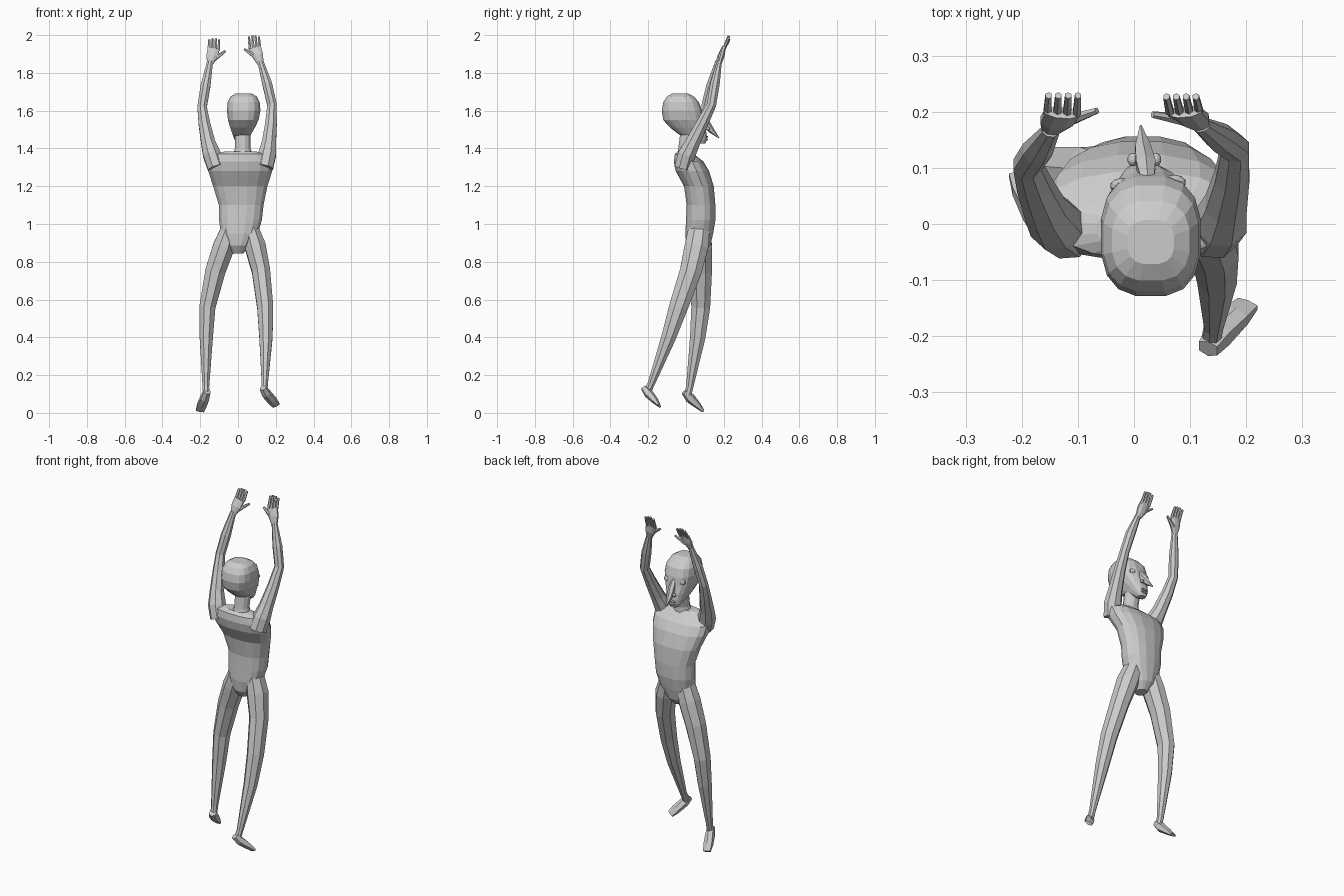
import bpy, bmesh, math
from mathutils import Vector

def loft(name, rings, sides=8, level=False, power=1.0):
    """Skin elliptical rings (x, y, z, rx, ry) along a path, capped at both ends."""
    bm = bmesh.new()
    pts = [Vector(r[:3]) for r in rings]
    loops = []
    for i, r in enumerate(rings):
        t = Vector((0, 0, 1))
        if not level:
            t = (pts[min(i + 1, len(pts) - 1)] - pts[max(i - 1, 0)]).normalized()
        u = Vector((1, 0, 0))
        u = (u - t * u.dot(t)).normalized()
        v = t.cross(u)
        loop = []
        for k in range(sides):
            a = 2 * math.pi * (k + 0.5) / sides
            c, s = math.cos(a), math.sin(a)
            c = math.copysign(abs(c) ** power, c)
            s = math.copysign(abs(s) ** power, s)
            loop.append(bm.verts.new(pts[i] + u * c * r[3] + v * s * r[4]))
        loops.append(loop)
    for a, b in zip(loops, loops[1:]):
        for k in range(sides):
            n = (k + 1) % sides
            bm.faces.new((a[k], a[n], b[n], b[k]))
    bm.faces.new(loops[0][::-1])
    bm.faces.new(loops[-1])
    bmesh.ops.recalc_face_normals(bm, faces=bm.faces)
    me = bpy.data.meshes.new(name)
    bm.to_mesh(me)
    bm.free()
    ob = bpy.data.objects.new(name, me)
    bpy.context.collection.objects.link(ob)
    return ob

def ball(name, loc, scale):
    bpy.ops.mesh.primitive_uv_sphere_add(segments=10, ring_count=6, radius=1, location=loc)
    ob = bpy.context.object
    ob.name = name
    ob.scale = scale

# torso
loft("torso", [
    (0.000, 0.060, 0.845, 0.030, 0.035), (0.000, 0.065, 0.885, 0.060, 0.065),
    (0.007, 0.070, 0.950, 0.100, 0.075), (0.013, 0.078, 1.020, 0.115, 0.079),
    (0.017, 0.080, 1.100, 0.120, 0.077), (0.012, 0.068, 1.200, 0.146, 0.080),
    (0.012, 0.034, 1.280, 0.172, 0.090), (0.012, 0.014, 1.330, 0.175, 0.080),
    (0.012, -0.008, 1.370, 0.140, 0.052), (0.012, -0.008, 1.385, 0.080, 0.036)],
    16, level=True, power=0.85)

# neck and head
loft("neck", [(0.025, -0.005, 1.35, 0.060, 0.050), (0.025, 0.000, 1.40, 0.043, 0.042),
              (0.025, 0.020, 1.50, 0.043, 0.050)], 12, level=True)
loft("head", [
    (0.018, 0.085, 1.425, 0.022, 0.018), (0.018, 0.070, 1.445, 0.036, 0.040),
    (0.020, 0.035, 1.475, 0.050, 0.075), (0.024, 0.010, 1.510, 0.066, 0.095),
    (0.028, -0.014, 1.550, 0.082, 0.108), (0.030, -0.022, 1.600, 0.090, 0.108),
    (0.030, -0.026, 1.645, 0.086, 0.096), (0.030, -0.030, 1.675, 0.070, 0.072),
    (0.030, -0.032, 1.692, 0.042, 0.040)], 16, level=True, power=0.75)

# face
loft("nose", [(0.025, 0.070, 1.590, 0.012, 0.012), (0.021, 0.105, 1.535, 0.020, 0.022),
              (0.016, 0.135, 1.495, 0.016, 0.016), (0.012, 0.175, 1.455, 0.002, 0.002)], 6)
for x, y in ((-0.022, 0.068), (0.072, 0.074)):
    ball("eye", (x, y, 1.572), (0.021, 0.014, 0.017))
for x in (-0.002, 0.039):
    ball("nostril", (x, 0.115, 1.505), (0.010, 0.012, 0.010))
for z in (1.447, 1.462):
    ball("lip", (0.016, 0.108, z), (0.024, 0.009, 0.006))

# arms
loft("left_arm", [
    (-0.115, -0.015, 1.30, 0.050, 0.050), (-0.140, 0.000, 1.37, 0.050, 0.050),
    (-0.158, 0.025, 1.43, 0.040, 0.042), (-0.178, 0.070, 1.53, 0.033, 0.034),
    (-0.190, 0.105, 1.62, 0.027, 0.027), (-0.172, 0.132, 1.73, 0.028, 0.027),
    (-0.148, 0.168, 1.86, 0.017, 0.014)])
loft("right_arm", [
    (0.140, -0.015, 1.30, 0.050, 0.050), (0.155, 0.005, 1.37, 0.050, 0.050),
    (0.164, 0.035, 1.43, 0.040, 0.042), (0.175, 0.085, 1.53, 0.033, 0.034),
    (0.180, 0.135, 1.63, 0.027, 0.027), (0.155, 0.153, 1.74, 0.028, 0.027),
    (0.119, 0.177, 1.86, 0.017, 0.014)])

# hands: wrist, knuckle centre, fingertip centre, thumb base, thumb tip
hands = {
    "left": ((-0.148, 0.168, 1.85), (-0.128, 0.198, 1.93), (-0.126, 0.229, 1.978),
             (-0.125, 0.182, 1.875), (-0.066, 0.202, 1.916)),
    "right": ((0.119, 0.177, 1.85), (0.090, 0.200, 1.935), (0.084, 0.227, 1.993),
              (0.095, 0.185, 1.885), (0.033, 0.195, 1.926))}
for side, (wrist, knuckle, tip, tb, tt) in hands.items():
    mid = tuple((a + b) / 2 for a, b in zip(wrist, knuckle))
    loft(side + "_palm", [(*wrist, 0.018, 0.013), (*mid, 0.032, 0.017), (*knuckle, 0.034, 0.011)])
    for i in range(4):
        o = (i - 1.5) * 0.0175
        drop = -0.006 * abs(i - 1.5)
        loft(side + "_finger", [(knuckle[0] + o, knuckle[1], knuckle[2] - 0.008, 0.0085, 0.0085),
                                (tip[0] + o, tip[1], tip[2] + 0.006 + drop, 0.0065, 0.0065)], 6)
    loft(side + "_thumb", [(*tb, 0.014, 0.012), (*tt, 0.006, 0.006)], 6)

# legs
loft("left_leg", [
    (-0.045, 0.070, 0.98, 0.045, 0.060), (-0.075, 0.075, 0.88, 0.062, 0.068),
    (-0.120, 0.080, 0.75, 0.058, 0.062), (-0.162, 0.078, 0.56, 0.046, 0.054),
    (-0.168, 0.062, 0.40, 0.038, 0.044), (-0.170, 0.020, 0.14, 0.019, 0.021),
    (-0.168, 0.008, 0.09, 0.019, 0.021)])
loft("right_leg", [
    (0.065, 0.070, 0.98, 0.045, 0.060), (0.092, 0.055, 0.88, 0.060, 0.068),
    (0.122, 0.025, 0.75, 0.052, 0.062), (0.144, -0.040, 0.56, 0.046, 0.054),
    (0.148, -0.092, 0.40, 0.038, 0.042), (0.142, -0.182, 0.16, 0.018, 0.021),
    (0.138, -0.205, 0.11, 0.018, 0.020)])

# feet
loft("left_foot", [(-0.164, -0.008, 0.112, 0.020, 0.018), (-0.176, 0.022, 0.078, 0.025, 0.027),
                   (-0.192, 0.062, 0.040, 0.028, 0.018), (-0.202, 0.090, 0.010, 0.024, 0.008)],
     6, power=0.8)
loft("right_foot", [(0.132, -0.222, 0.132, 0.020, 0.017), (0.150, -0.198, 0.102, 0.025, 0.025),
                    (0.182, -0.163, 0.064, 0.027, 0.018), (0.203, -0.142, 0.038, 0.023, 0.008)],
     6, power=0.8)
